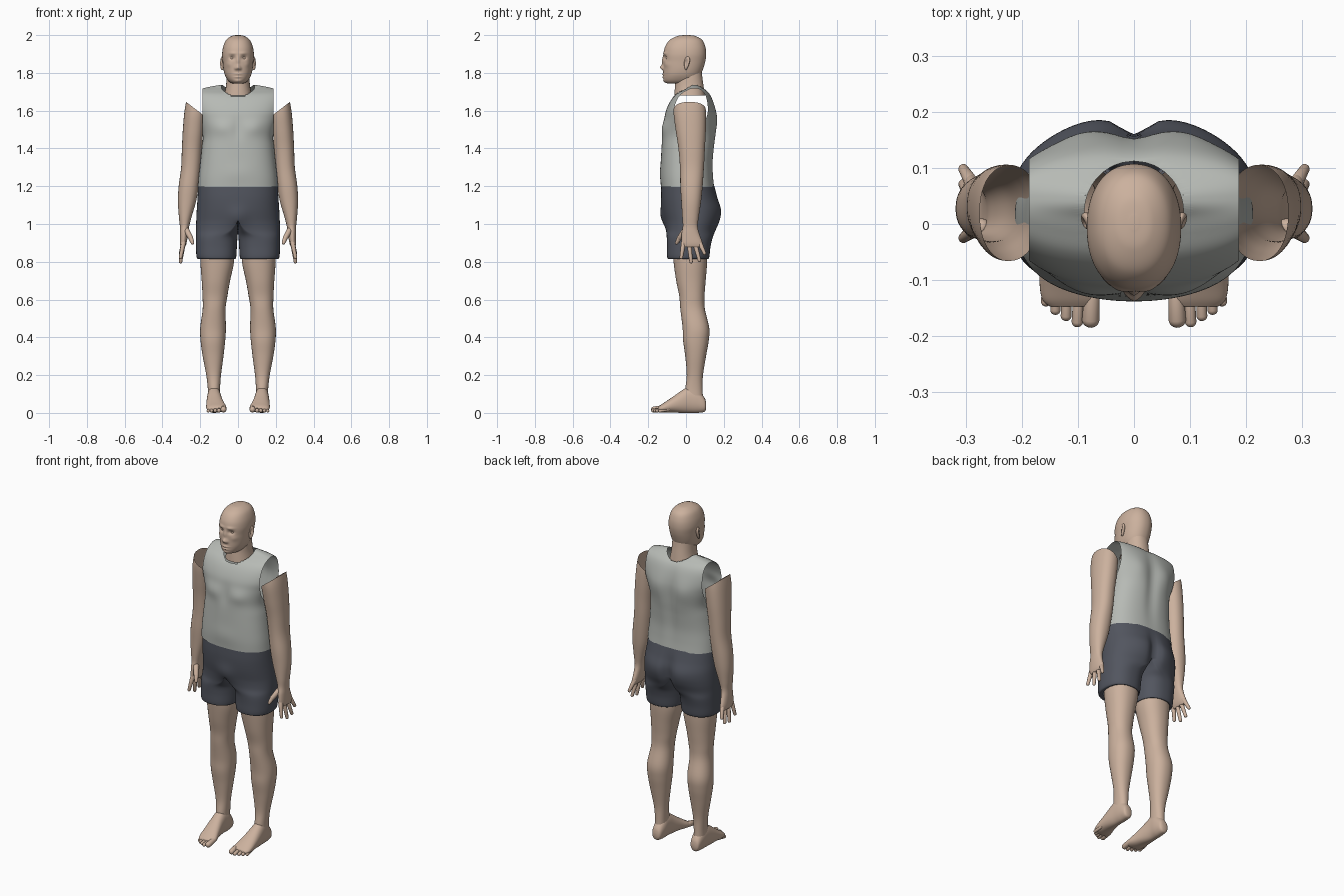
import bpy, bmesh, math
from mathutils import Vector, Matrix

if "Cube" in bpy.data.objects:
    bpy.data.objects.remove(bpy.data.objects["Cube"], do_unlink=True)


def material(name, colour):
    mat = bpy.data.materials.new(name)
    mat.use_nodes = True
    mat.diffuse_color = (*colour, 1)
    mat.node_tree.nodes["Principled BSDF"].inputs["Base Color"].default_value = (*colour, 1)
    return mat


skin = material("skin", (0.60, 0.44, 0.34))
shirt_grey = material("shirt grey", (0.47, 0.49, 0.46))
shorts_grey = material("dark shorts grey", (0.085, 0.092, 0.115))


def finish(bm, name, mat, mirror=False):
    """Turn a bmesh into a smooth object, mirrored across x when asked."""
    bmesh.ops.recalc_face_normals(bm, faces=bm.faces)
    for face in bm.faces:
        face.smooth = True
    mesh = bpy.data.meshes.new(name)
    bm.to_mesh(mesh)
    bm.free()
    mesh.materials.append(mat)
    obj = bpy.data.objects.new(name, mesh)
    bpy.context.collection.objects.link(obj)
    if mirror:
        obj.modifiers.new("mirror", 'MIRROR')
    return obj


def smooth_rows(rows, steps):
    """Catmull-Rom interpolation between cross-section rows."""
    rows = [rows[0], *rows, rows[-1]]
    out = []
    for p, a, b, n in zip(rows, rows[1:], rows[2:], rows[3:]):
        for i in range(steps):
            t = i / steps
            out.append([0.5 * (2 * y + (z - x) * t + (2 * x - 5 * y + 4 * z - w) * t * t
                               + (3 * y - x - 3 * z + w) * t ** 3)
                        for x, y, z, w in zip(p, a, b, n)])
    out.append(list(rows[-1]))
    return out


def loft(rows, sides=40, steps=5, power=2.2, along_y=False, caps=(False, False)):
    """Rows are (position, low a, high a, low b, high b[, leg blend])."""
    bm = bmesh.new()
    rings = []
    for s, a0, a1, b0, b1, *blend in smooth_rows(rows, steps):
        ring = []
        for i in range(sides):
            t = math.tau * i / sides
            c, d = (math.copysign(abs(f) ** (2 / power), f) if abs(f) > 1e-6 else 0
                    for f in (math.cos(t), math.sin(t)))
            a = (a0 + a1) / 2 + (a1 - a0) / 2 * c
            b = (b0 + b1) / 2 + (b1 - b0) / 2 * d
            if blend:
                w = max(0, min(1, blend[0]))
                a = a * w + a1 * max(c, 0) * (1 - w)
            ring.append(bm.verts.new((a, s, b) if along_y else (a, b, s)))
        rings.append(ring)
    for low, high in zip(rings, rings[1:]):
        for i in range(sides):
            j = (i + 1) % sides
            bm.faces.new((low[i], low[j], high[j], high[i]))
    for ring, wanted in ((rings[0], caps[0]), (rings[-1], caps[1])):
        if wanted:
            bm.faces.new(ring)
    return bm


def centred(rows):
    return [(z, -r, r, y0, y1) for z, r, y0, y1 in rows]


def sculpt(bm, bumps, side):
    """Push the front (side -1) or back (side 1) by soft bumps (x, z, height, width, tall)."""
    for v in bm.verts:
        fade = max(0, min(1, side * v.co.y / 0.05))
        shift = sum(h * math.exp(-((abs(v.co.x) - x) / w) ** 2 - ((v.co.z - z) / t) ** 2)
                    for x, z, h, w, t in bumps)
        v.co.y += side * fade * shift


def cut(bm, point, normal, above=-1):
    """Remove what lies beyond a plane, only for faces above a height."""
    faces = [f for f in bm.faces if f.calc_center_median().z > above]
    geom = {e for f in faces for e in (f, *f.edges, *f.verts)}
    bmesh.ops.bisect_plane(bm, geom=list(geom), plane_co=point, plane_no=normal, clear_outer=True)


def capsule(bm, start, end, r0, r1):
    """Rounded tapering digit."""
    start, end = Vector(start), Vector(end)
    axis = end - start
    verts = bmesh.ops.create_uvsphere(bm, u_segments=14, v_segments=11, radius=1)["verts"]
    turn = axis.to_track_quat('Z', 'Y').to_matrix()
    for v in verts:
        tip = v.co.z > 0
        v.co = (end if tip else start) + turn @ (v.co * (r1 if tip else r0))


# Head with sculpted face
head = loft(centred([
    (2.0, .008, -.01, .015), (1.995, .034, -.045, .05), (1.975, .062, -.085, .085),
    (1.94, .078, -.11, .102), (1.90, .084, -.119, .107), (1.86, .081, -.12, .102),
    (1.82, .077, -.12, .09), (1.79, .07, -.12, .078), (1.765, .057, -.118, .065),
    (1.75, .043, -.109, .045), (1.744, .028, -.095, .03)]),
    sides=120, steps=9, caps=(True, True))
sculpt(head, [
    (0, 1.862, .008, .008, .022), (0, 1.829, .017, .011, .012), (.012, 1.823, .007, .007, .008),
    (.031, 1.88, -.012, .015, .011), (.028, 1.904, .005, .02, .007), (.05, 1.845, .004, .015, .015),
    (0, 1.793, .006, .02, .005), (0, 1.778, .006, .018, .005), (0, 1.756, .005, .02, .01)], -1)
finish(head, "head", skin)

eyes = bmesh.new()
bmesh.ops.create_uvsphere(eyes, u_segments=20, v_segments=14, radius=.012,
                          matrix=Matrix.Translation((.031, -.094, 1.879)))
finish(eyes, "eyes", skin, True)

# Ears: flattened spheres with a hollow outer face
ears = bmesh.new()
bmesh.ops.create_uvsphere(ears, u_segments=32, v_segments=24, radius=1)
for v in ears.verts:
    x, y, z = v.co
    if x > 0:
        x -= 0.9 * math.exp(-((y + .2) ** 2 + (z - .15) ** 2) * 4)
    y *= .75 + .25 * z
    v.co = (.083 + x * .013 + y * .004, .004 + y * .019 + z * .005, 1.851 + z * .036)
finish(ears, "ears", skin, True)

neck = loft(centred([(1.84, .056, -.03, .08), (1.78, .06, -.052, .086),
                     (1.73, .064, -.058, .093), (1.68, .074, -.062, .1)]))
finish(neck, "neck", skin)

# Sleeveless shirt: torso shell with neck hole and armholes
shirt = loft(centred([
    (1.195, .212, -.132, .15), (1.25, .208, -.134, .145), (1.32, .2, -.133, .143),
    (1.40, .192, -.13, .15), (1.47, .187, -.126, .158), (1.55, .21, -.116, .162),
    (1.60, .228, -.106, .157), (1.65, .235, -.083, .144), (1.685, .232, -.055, .128),
    (1.707, .215, -.02, .108), (1.722, .17, .008, .085), (1.735, .1, .025, .065),
    (1.738, .06, .035, .055)]), sides=120, steps=6, power=2.5)
sculpt(shirt, [(.085, 1.51, .01, .055, .04), (0, 1.5, -.006, .025, .06), (0, 1.27, .004, .08, .05)], -1)
sculpt(shirt, [(.09, 1.55, .008, .05, .07), (0, 1.48, -.012, .035, .2)], 1)


def collar_distance(p):
    return math.hypot(p.x / .088, (p.y - .022) / .09)


hole = [f for f in shirt.faces if f.calc_center_median().z > 1.6
        and collar_distance(f.calc_center_median()) < 1]
bmesh.ops.delete(shirt, geom=hole, context='FACES')
for v in shirt.verts:
    if v.is_boundary and v.co.z > 1.6:
        k = collar_distance(v.co)
        v.co.x /= k
        v.co.y = .022 + (v.co.y - .022) / k
for side in (1, -1):
    cut(shirt, (side * .187, 0, 0), (side, 0, 0), above=1.47)
finish(shirt, "shirt", shirt_grey)

# Shorts: one half, blending from hip to separate leg
shorts = loft([
    (1.2, 0, .211, -.131, .152, 0), (1.14, 0, .214, -.132, .168, 0),
    (1.08, 0, .218, -.127, .184, 0), (1.02, 0, .221, -.116, .179, 0),
    (.97, 0, .222, -.106, .158, .35), (.93, .003, .222, -.102, .142, .9),
    (.88, .006, .222, -.1, .13, 1), (.83, .009, .22, -.1, .124, 1),
    (.815, .014, .212, -.094, .118, 1), (.82, .024, .196, -.075, .108, 1)],
    sides=80, steps=6, power=2.3)
middle = [f for f in shorts.faces if all(abs(v.co.x) < 1e-4 for v in f.verts)]
bmesh.ops.delete(shorts, geom=middle, context='FACES')
sculpt(shorts, [(0, 1.04, .014, .05, .05)], -1)
sculpt(shorts, [(0, 1.04, -.03, .03, .1), (.085, 1.06, .006, .06, .06)], 1)
finish(shorts, "shorts", shorts_grey, True)

# Legs
legs = loft([
    (.9, .02, .198, -.075, .112), (.8, .021, .199, -.066, .112), (.7, .042, .192, -.052, .104),
    (.62, .056, .188, -.036, .098), (.55, .066, .187, -.03, .1), (.45, .064, .2, -.018, .123),
    (.38, .068, .198, -.015, .12), (.3, .077, .187, -.004, .106), (.2, .09, .168, .004, .09),
    (.13, .095, .16, -.004, .088), (.07, .096, .159, -.01, .09)])
finish(legs, "legs", skin, True)

# Feet and toes
feet = loft([
    (.107, .115, .138, .025, .05), (.098, .099, .153, .006, .08), (.06, .091, .16, 0, .125),
    (.02, .09, .163, 0, .14), (-.02, .085, .166, 0, .12), (-.07, .074, .168, .002, .085),
    (-.11, .063, .168, .002, .058), (-.135, .062, .163, .004, .042), (-.147, .072, .15, .01, .032)],
    along_y=True, caps=(True, True))
finish(feet, "feet", skin, True)
toes = bmesh.new()
for x, tip, r in ((.077, -.185, .016), (.101, -.184, .0105), (.121, -.173, .01),
                  (.14, -.162, .0095), (.157, -.147, .009)):
    capsule(toes, (x - .002, tip + .06, r + .01), (x, tip + r, r + .002), r * .9, r)
finish(toes, "toes", skin, True)

# Arms and palms, open at the shoulder
arms = loft([
    (1.68, .17, .268, -.055, .095), (1.6, .165, .283, -.066, .105), (1.5, .175, .292, -.055, .105),
    (1.4, .188, .297, -.04, .1), (1.3, .197, .301, -.032, .095), (1.2, .208, .314, -.03, .088),
    (1.12, .222, .318, -.025, .08), (1.04, .245, .313, -.02, .068), (.99, .258, .308, -.017, .062),
    (.95, .264, .308, -.023, .07), (.9, .272, .308, -.024, .087), (.878, .28, .304, -.018, .085)],
    caps=(False, True))
cut(arms, (.273, 0, 1.645), (-.065, 0, .085))
cut(arms, (.187, 0, 0), (-1, 0, 0), above=1.4)
finish(arms, "arms", skin, True)
fingers = bmesh.new()
for base, tip, z in ((-.013, -.025, .823), (.016, .027, .8), (.046, .071, .808), (.073, .098, .845)):
    capsule(fingers, (.289, base, .9), (.304, tip, z), .013, .009)
capsule(fingers, (.272, -.006, .965), (.25, -.036, .925), .016, .013)
capsule(fingers, (.25, -.036, .925), (.241, -.049, .9), .013, .009)
finish(fingers, "fingers", skin, True)
